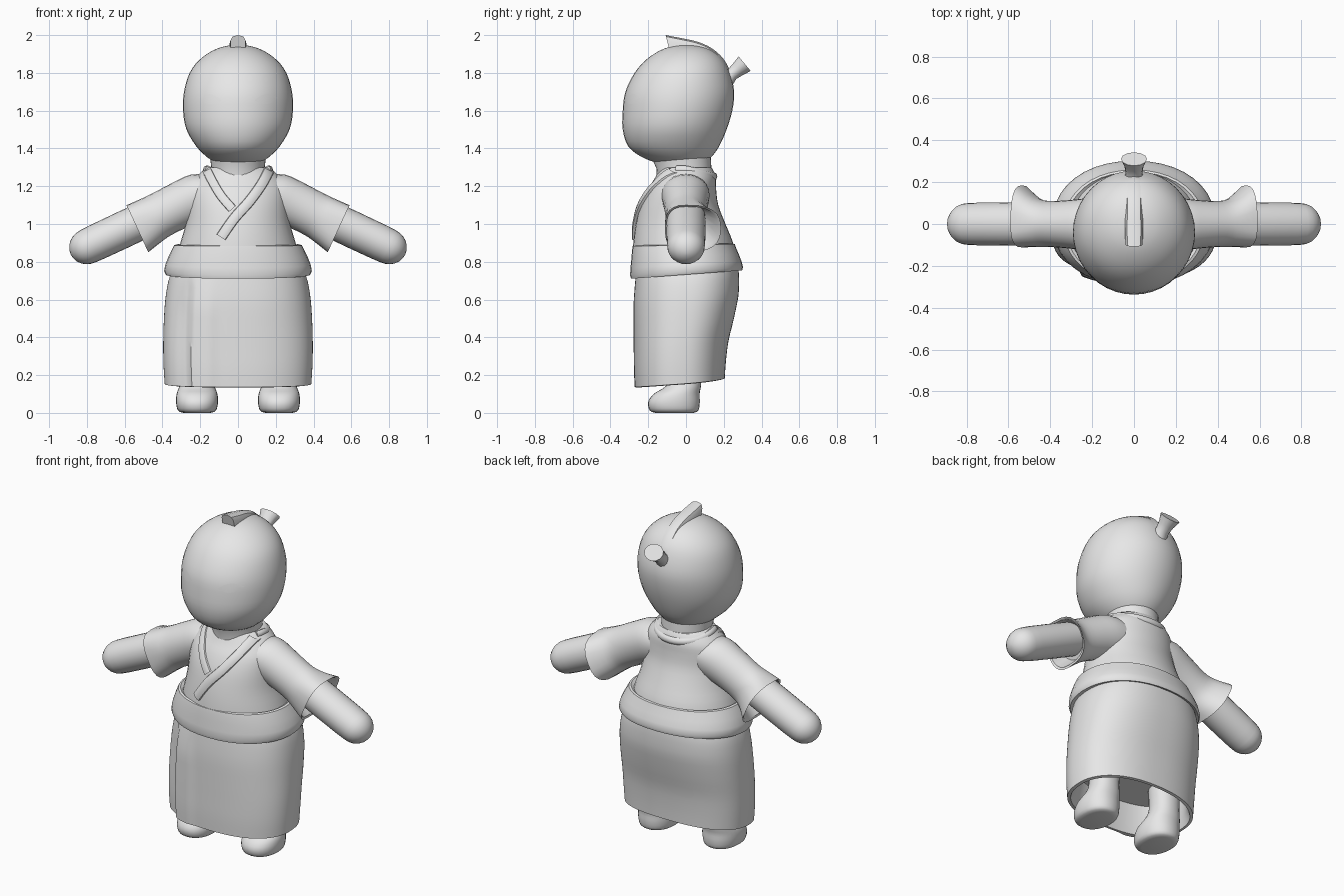
import bpy, bmesh, math
from mathutils import Vector

if "Cube" in bpy.data.objects:
    bpy.data.objects.remove(bpy.data.objects["Cube"])

grey = bpy.data.materials.new("plain grey")
grey.diffuse_color = (0.8, 0.8, 0.8, 1)
grey.use_nodes = True
grey.node_tree.nodes["Principled BSDF"].inputs["Base Color"].default_value = grey.diffuse_color


def spline(keys, t):
    """Smooth value through rows of numbers, t from 0 to len - 1."""
    i = min(int(t), len(keys) - 2)
    f = t - i
    p = [keys[max(0, min(len(keys) - 1, i + k))] for k in (-1, 0, 1, 2)]
    return [0.5 * (2 * b + (c - a) * f + (2 * a - 5 * b + 4 * c - d) * f * f
                   + (3 * b - a - 3 * c + d) * f ** 3) for a, b, c, d in zip(*p)]


def resample(keys, steps):
    n = (len(keys) - 1) * steps
    return [spline(keys, i / steps) for i in range(n + 1)]


def finish(name, bm, angle=50):
    bmesh.ops.recalc_face_normals(bm, faces=bm.faces)
    mesh = bpy.data.meshes.new(name)
    bm.to_mesh(mesh)
    bm.free()
    mesh.materials.append(grey)
    ob = bpy.data.objects.new(name, mesh)
    bpy.context.collection.objects.link(ob)
    bpy.ops.object.select_all(action='DESELECT')
    ob.select_set(True)
    bpy.context.view_layer.objects.active = ob
    bpy.ops.object.shade_smooth_by_angle(angle=math.radians(angle))
    return ob


def loft(name, rings, angle=50, closed=True):
    """Skin over rings of points; both ends are capped."""
    bm = bmesh.new()
    rows = [[bm.verts.new(p) for p in r] for r in rings]
    n = len(rows[0])
    for a, b in zip(rows, rows[1:]):
        for i in range(n if closed else n - 1):
            j = (i + 1) % n
            bm.faces.new((a[i], a[j], b[j], b[i]))
    if closed:
        bm.faces.new(rows[0])
        bm.faces.new(rows[-1])
    return finish(name, bm, angle)


def oval(z, cy, hx, hy, cx=0, power=2.0, tilt=0, n=40):
    """Level ring, squarer for a higher power."""
    pts = []
    for i in range(n):
        a = 2 * math.pi * i / n
        c, s = math.cos(a), math.sin(a)
        x = hx * math.copysign(abs(c) ** (2 / power), c)
        y = cy + hy * math.copysign(abs(s) ** (2 / power), s)
        pts.append(Vector((cx + x, y, z + tilt * y)))
    return pts


def front_y(keys, x, z):
    """Front surface depth of an oval body described by rows z, cy, hx, hy."""
    for a, b in zip(keys, keys[1:]):
        if a[0] <= z <= b[0]:
            f = (z - a[0]) / (b[0] - a[0])
            cy, hx, hy = [p + (q - p) * f for p, q in zip(a[1:], b[1:])]
            return cy - hy * math.sqrt(max(0, 1 - (x / hx) ** 2))
    return keys[-1][1] - keys[-1][3]


# head and neck, rows are z, centre y, half width, half depth
head = resample([(1.325, -.03, .12, .13), (1.355, -.05, .165, .185), (1.41, -.065, .22, .24),
                 (1.5, -.06, .273, .275), (1.6, -.045, .291, .29), (1.7, -.033, .286, .288),
                 (1.8, -.02, .256, .252), (1.87, -.008, .203, .203), (1.92, 0, .13, .135),
                 (1.943, .0, .06, .065), (1.948, 0, .01, .01)], 3)
loft("head", [oval(*r) for r in head])
loft("neck", [oval(1.2, -.01, .15, .15), oval(1.29, -.01, .14, .145), oval(1.37, -.03, .15, .16)])

# narrow closed eyes, thin plates lying on the face
for s, side in ((-1, "left"), (1, "right")):
    rows = []
    for i in range(9):
        t = i / 8
        x = .09 + .12 * t
        mid, h = 1.655 + .012 * t, .002 + .025 * math.sin(math.pi * t)
        rows.append([Vector((s * x, front_y(head, x, z) - .001, z))
                     for z in (mid - h, mid, mid + h)])
    loft(side + "_eye", rows, closed=False)

# hair strip over the crown, swept to the back
strip = resample([(-.108, 2.0, .04), (-.03, 1.985, .044), (.05, 1.968, .042), (.12, 1.94, .04),
                  (.18, 1.895, .042), (.225, 1.83, .045), (.235, 1.77, .035)], 3)
rings = []
for y, z, w in strip:
    out = Vector((0, y * .9, z - 1.62)).normalized()
    top = Vector((0, y, z))
    rings.append([top + Vector((x * w, 0, 0)) - out * d for x, d in
                  ((-1, .1), (-1, .03), (-.75, .008), (0, 0), (.75, .008), (1, .03), (1, .1))])
loft("hair_strip", rings, 45)

# flared hair tuft at the back
axis, up = Vector((0, .77, .64)), Vector((0, -.64, .77))
rings = []
for d, w, h in ((-.07, .065, .07), (-.02, .048, .05), (.03, .04, .034), (.07, .046, .04),
                (.115, .062, .05)):
    c = Vector((0, .222, 1.775)) + axis * d
    rings.append([c + Vector((w * math.cos(k * math.pi / 6), 0, 0))
                  + up * h * math.sin(k * math.pi / 6) for k in range(12)])
loft("hair_tuft", rings)

# robe top
torso = resample([(.8, -.01, .33, .275), (.9, -.015, .305, .264), (1.0, -.028, .277, .237),
                  (1.1, -.035, .265, .206), (1.18, -.023, .26, .183), (1.235, -.006, .235, .164),
                  (1.275, 0, .195, .148), (1.3, 0, .165, .135)], 3)
loft("robe_top", [oval(*r) for r in torso])


# crossed lapels lying on the chest
def lapel(name, path, width, lift):
    rows = []
    pts = resample(path, 6)
    for i, (x, z) in enumerate(pts):
        a, b = pts[max(0, i - 1)], pts[min(len(pts) - 1, i + 1)]
        d = Vector((b[0] - a[0], b[1] - a[1])).normalized()
        row = []
        for u, h in ((-1, -.02), (-.9, .7), (-.4, 1), (.4, 1), (.9, .7), (1, -.02)):
            px, pz = x - d.y * u * width, z + d.x * u * width
            row.append(Vector((px, front_y(torso, px, min(pz, 1.3)) - lift * h, pz)))
        rows.append(row)
    loft(name, rows, 40, closed=False)


lapel("under_lapel", [(-.165, 1.285), (-.135, 1.225), (-.09, 1.15), (-.03, 1.08)], .024, .012)
lapel("over_lapel", [(.165, 1.285), (.125, 1.21), (.06, 1.12), (-.02, 1.03), (-.09, .93)], .028, .02)

# collar roll around the back of the neck
rings = []
for i in range(25):
    a = math.pi * (-.12 + 1.24 * i / 24)
    out = Vector((math.cos(a), math.sin(a), 0))
    c = Vector((.168 * out.x, .003 + .145 * out.y, 1.287 - .035 * max(0, out.y)))
    rings.append([c + out * .018 * math.cos(k * math.pi / 4)
                  + Vector((0, 0, .022 * math.sin(k * math.pi / 4))) for k in range(8)])
loft("collar", rings)

# sleeves and arms
for s, side in ((-1, "left"), (1, "right")):
    def arm_ring(x, z, up, low, front, back, power=2, n=24):
        """Ring square to the arm, with separate reach in four directions."""
        pts = []
        for k in range(n):
            a = 2 * math.pi * k / n
            c, v = math.cos(a), math.sin(a)
            c = math.copysign(abs(c) ** (2 / power), c)
            v = math.copysign(abs(v) ** (2 / power), v)
            e = v * (up if v > 0 else low)
            pts.append(Vector((s * (x + .42 * e), c * (back if c > 0 else front), z + .907 * e)))
        return pts

    sleeve = resample([(.1, 1.17, .1, .12, .13, .12), (.2, 1.15, .122, .135, .13, .125),
                       (.3, 1.105, .122, .125, .118, .115), (.4, 1.05, .124, .118, .11, .11),
                       (.465, 1.017, .126, .128, .11, .125), (.535, .98, .132, .143, .112, .185)], 3)
    rings = [arm_ring(*r, power=2 + .7 * max(0, r[0] - .42) / .115) for r in sleeve]
    # turned-in cuff
    rings += [arm_ring(.53, .983, .12, .13, .104, .17, 2.6),
              arm_ring(.45, 1.025, .1, .1, .1, .1)]
    loft(side + "_sleeve", rings, 45)

    d = Vector((.905, -.425))
    rings = []
    for t, r in [(-.38, .096), (-.2, .097), (-.05, .096), (0, .094)] + \
            [(.1 * math.sin(q * math.pi / 12), .094 * math.cos(q * math.pi / 12)) for q in range(1, 6)] + [(.1, .006)]:
        rings.append(arm_ring(.795 + d.x * t, .882 + d.y * t, r, r, r * 1.06, r * 1.06))
    loft(side + "_arm", rings)

# sash wrapped round the waist, lower at the front
loft("sash", [oval(z, cy, hx, hy, power=2.15, tilt=t) for z, cy, hx, hy, t in (
    (.78, 0, .32, .25, .07), (.74, .003, .355, .275, .075), (.732, .003, .382, .294, .075),
    (.75, .003, .391, .299, .07), (.785, 0, .385, .294, .06), (.83, -.005, .367, .284, .04),
    (.865, -.01, .35, .276, .025), (.888, -.012, .338, .27, .02), (.892, -.012, .325, .26, .02),
    (.87, -.012, .29, .24, .02))], 40)

# skirt with an overlapping front flap
skirt = resample([(.76, .008, .345, .27), (.7, .006, .368, .275), (.6, 0, .385, .277),
                  (.48, -.012, .393, .265), (.36, -.026, .396, .25), (.25, -.032, .394, .243),
                  (.155, -.033, .388, .238)], 3)


def skirt_ring(z, cy, hx, hy, flap=1):
    pts = oval(z, cy, hx, hy, power=2.35, n=112)
    f = min(1, max(0, (.76 - z) / .2))
    for p in pts:
        p.z += .07 * p.y * f
        if p.y < cy and flap:
            if -.25 < p.x < -.1:
                p.y -= .014 * f * min(1, (-.1 - p.x) / .06)
            elif -.36 < p.x <= -.25:
                p.y += .012 * f * min(1, (p.x + .36) / .06)
        if p.y > cy and z < .3:
            p.z += .012 * (.3 - z) / .15 * max(0, math.cos(p.x / hx * math.pi / 2))
    return pts


rings = [skirt_ring(*r) for r in skirt]
rings += [skirt_ring(.152, -.032, .37, .222, 0), skirt_ring(.2, -.03, .35, .21, 0),
          skirt_ring(.32, -.02, .34, .2, 0)]
loft("skirt", rings, 42)

# feet running up into the skirt
for s, side in ((-1, "left"), (1, "right")):
    foot = resample([(0.0, -.06, .07, .1), (.012, -.063, .1, .128), (.055, -.064, .111, .137),
                     (.1, -.05, .108, .122), (.14, -.015, .094, .094), (.2, .0, .082, .082),
                     (.36, 0, .09, .085)], 3)
    loft(side + "_foot", [oval(*r, cx=s * .217, power=2.2, n=28) for r in foot])
